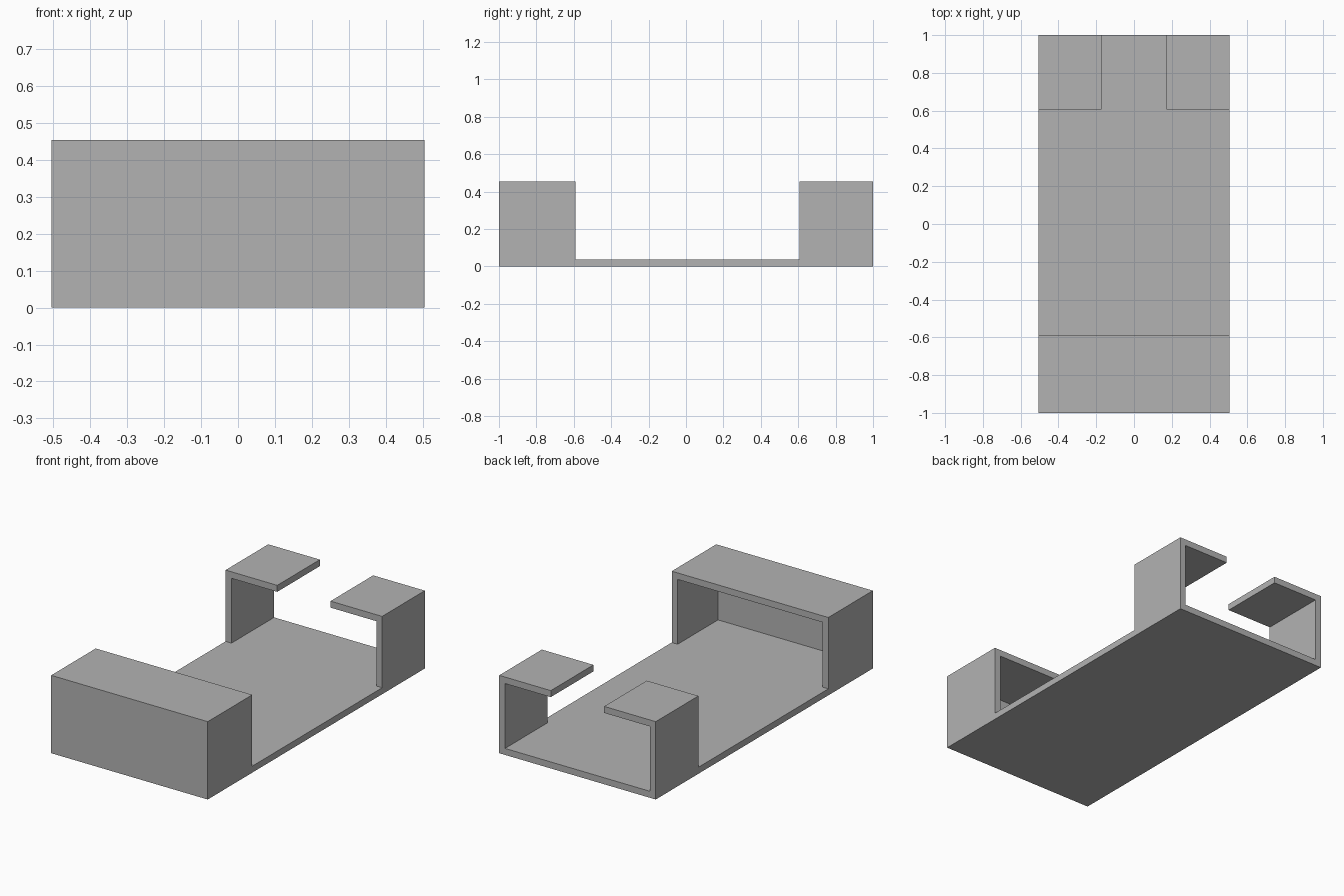
import bpy
from mathutils import Vector

default = bpy.data.objects.get("Cube")
if default:
    bpy.data.objects.remove(default, do_unlink=True)

HALF_W, HEIGHT, WALL = 0.505, 0.454, 0.038
FRONT_EDGE, BACK_EDGE = -0.59, 0.607   # open span between hood and hooks
SLOT = 0.172                           # half gap between the hooks
OVER = 0.2                             # how far cutters overshoot


def box(name, low, high):
    """Axis-aligned box between two corners."""
    low, high = Vector(low), Vector(high)
    bpy.ops.mesh.primitive_cube_add(size=1)
    obj = bpy.context.object
    obj.name = name
    for v in obj.data.vertices:
        v.co = (low + high) / 2 + v.co * (high - low)
    return obj


def cut(target, cutter):
    """Subtract the cutter and remove it."""
    cutter.hide_render = True
    mod = target.modifiers.new(cutter.name, 'BOOLEAN')
    mod.operation = 'DIFFERENCE'
    mod.solver = 'EXACT'
    mod.object = cutter
    bpy.context.view_layer.objects.active = target
    bpy.ops.object.modifier_apply(modifier=mod.name)
    bpy.data.objects.remove(cutter, do_unlink=True)


# Solid block that becomes the cradle
cradle = box("cradle", (-HALF_W, -1, 0), (HALF_W, 1, HEIGHT))

# Open middle, leaving only the floor plate
cut(cradle, box("middle_cutter", (-HALF_W - OVER, FRONT_EDGE, WALL),
                (HALF_W + OVER, BACK_EDGE, HEIGHT + OVER)))

# Front hood cavity, closed at the front
inner = HALF_W - WALL
cut(cradle, box("hood_cutter", (-inner, -1 + WALL, WALL),
                (inner, 0, HEIGHT - WALL)))

# Back channel, open at the end
cut(cradle, box("channel_cutter", (-inner, 0, WALL),
                (inner, 1 + OVER, HEIGHT - WALL)))

# Slot dividing the back roof into two hooks
cut(cradle, box("slot_cutter", (-SLOT, 0, HEIGHT / 2),
                (SLOT, 1 + OVER, HEIGHT + OVER)))

# Plain grey finish
grey = bpy.data.materials.new("plain grey")
grey.use_nodes = True
colour = (0.45, 0.45, 0.45, 1)
grey.diffuse_color = colour
grey.node_tree.nodes["Principled BSDF"].inputs["Base Color"].default_value = colour
cradle.data.materials.clear()
cradle.data.materials.append(grey)
